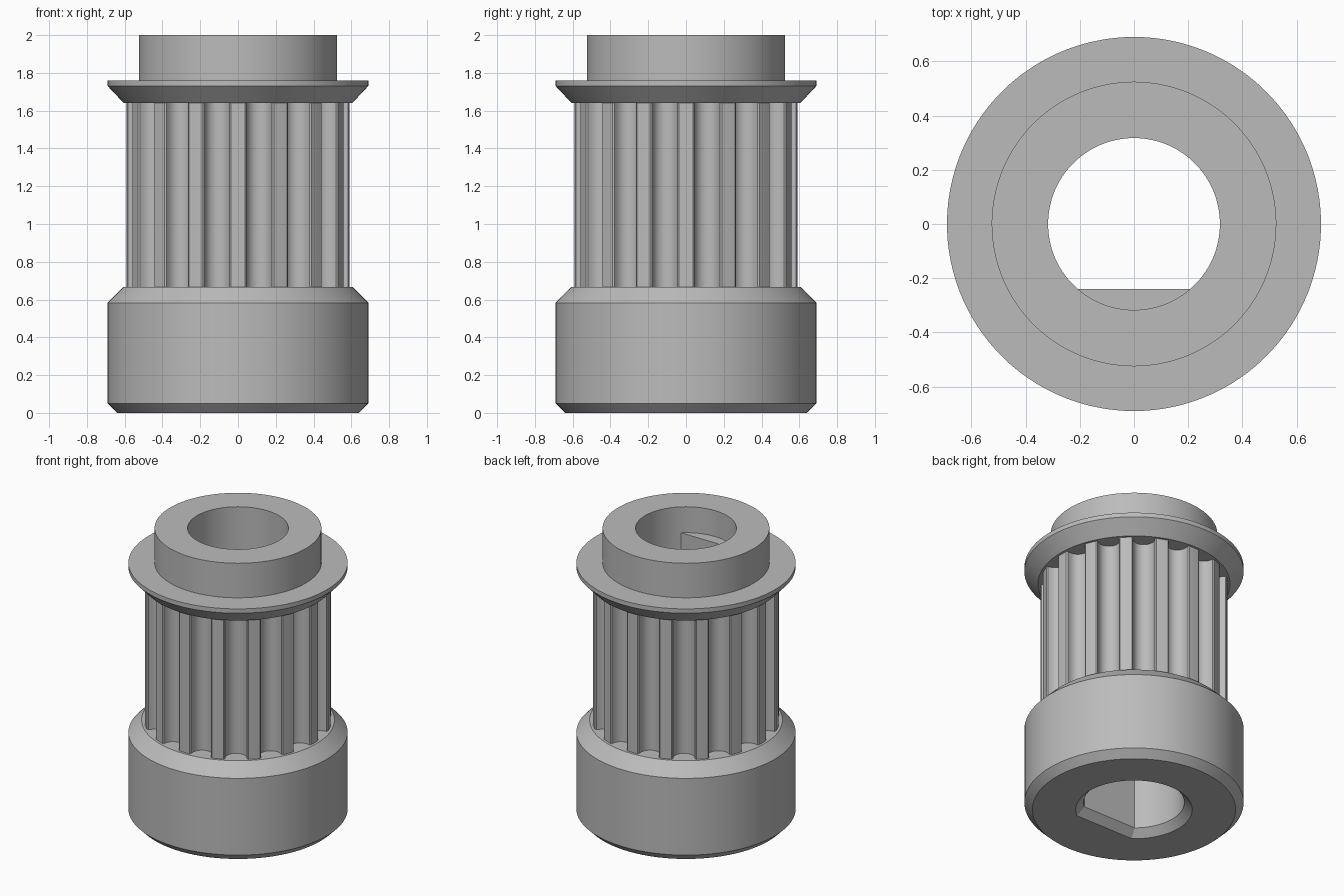
import bpy
import bmesh
from math import sin, cos, asin, pi

cube = bpy.data.objects.get("Cube")
if cube:
    bpy.data.objects.remove(cube, do_unlink=True)

GREY = (0.5, 0.5, 0.5, 1.0)
steel = bpy.data.materials.new("grey_metal")
steel.use_nodes = True
steel.diffuse_color = GREY
steel.node_tree.nodes["Principled BSDF"].inputs["Base Color"].default_value = GREY

BORE_R, BORE_FLAT = 0.317, 0.24
CHAMFER = 0.05
ARC, FLAT = 88, 26           # steps round the bore and along its flat
TEETH = 16
TIP_R = 0.59


def circle(r, z):
    """Ring whose points line up with those of the D-shaped bore."""
    a = asin(BORE_FLAT / BORE_R)
    angles = [-a + (pi + 2 * a) * i / ARC for i in range(ARC)]
    angles += [pi + a + (pi - 2 * a) * i / FLAT for i in range(FLAT)]
    return [(r * cos(t), r * sin(t), z) for t in angles]


def d_ring(r, flat, z):
    """D-shaped ring: an arc closed by a flat on the front side."""
    a = asin(flat / r)
    pts = [(r * cos(t), r * sin(t), z)
           for t in (-a + (pi + 2 * a) * i / ARC for i in range(ARC))]
    half = r * cos(a)
    pts += [(-half + 2 * half * i / FLAT, -flat, z) for i in range(FLAT)]
    return pts


def tooth_ring(z):
    """Toothed outline: narrow lands between round-bottomed grooves."""
    land = 0.064
    pitch = 2 * pi / TEETH
    groove = [(-0.0695, 0.579)]
    groove += [(-0.068 * cos(pi * i / 12), 0.565 - 0.068 * sin(pi * i / 12))
               for i in range(13)]
    groove.append((0.0695, 0.579))
    pts = []
    for k in range(TEETH):
        for i in range(4):
            t = k * pitch + land * (2 * i / 3 - 1)
            pts.append((TIP_R * cos(t), TIP_R * sin(t), z))
        c = (k + 0.5) * pitch
        pts += [(r * cos(c) - u * sin(c), r * sin(c) + u * cos(c), z)
                for u, r in groove]
    return pts


def loft(name, rings):
    bm = bmesh.new()
    loops = [[bm.verts.new(p) for p in ring] for ring in rings]
    for low, high in zip(loops, loops[1:]):
        n = len(low)
        for i in range(n):
            j = (i + 1) % n
            bm.faces.new((low[i], low[j], high[j], high[i]))
    bmesh.ops.remove_doubles(bm, verts=bm.verts[:], dist=1e-5)
    mesh = bpy.data.meshes.new(name)
    bm.to_mesh(mesh)
    bm.free()
    mesh.materials.append(steel)
    obj = bpy.data.objects.new(name, mesh)
    bpy.context.collection.objects.link(obj)
    bpy.ops.object.select_all(action='DESELECT')
    obj.select_set(True)
    bpy.context.view_layer.objects.active = obj
    bpy.ops.object.shade_smooth_by_angle(angle=pi / 7)
    return obj


bore_mouth = d_ring(BORE_R + CHAMFER, BORE_FLAT + CHAMFER, 0)

# Thick lower hub with chamfered rims
loft("hub", [bore_mouth] + [circle(r, z) for r, z in (
    (0.64, 0), (0.69, 0.05), (0.69, 0.583), (0.607, 0.667), (0.45, 0.667))])

# Toothed middle, ends sunk into hub and flange
loft("toothed_core", [tooth_ring(0.65), tooth_ring(1.66)])

# Upper flange with a sloping underside
loft("flange", [circle(r, z) for r, z in (
    (0.45, 1.64), (0.605, 1.64), (0.69, 1.73), (0.69, 1.76), (0.525, 1.76))])

# Plain collar on top
loft("collar", [circle(r, z) for r, z in (
    (0.525, 1.76), (0.525, 2.0), (BORE_R, 2.0))])

# Bore: round at the top, D-shaped below a small ledge, chamfered mouth
loft("bore", [circle(BORE_R, 2.0), circle(BORE_R, 1.82),
              d_ring(BORE_R, BORE_FLAT, 1.82),
              d_ring(BORE_R, BORE_FLAT, CHAMFER), bore_mouth])
